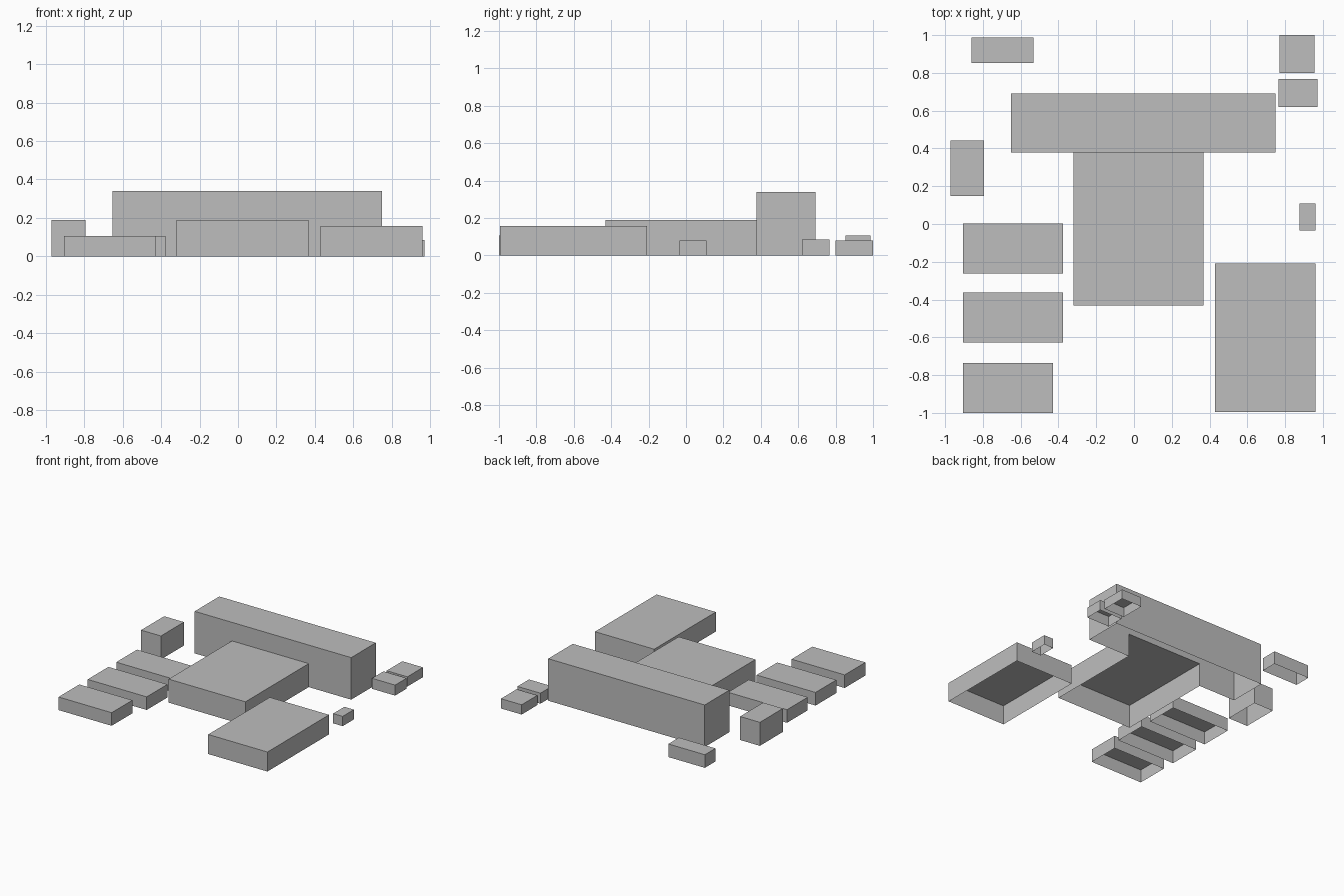
import bpy
import bmesh

cube = bpy.data.objects.get("Cube")
if cube:
    bpy.data.objects.remove(cube, do_unlink=True)

# One plain grey for every block
grey = bpy.data.materials.new("plain_grey")
grey.use_nodes = True
colour = (0.515, 0.515, 0.515, 1)
grey.diffuse_color = colour
grey.node_tree.nodes["Principled BSDF"].inputs["Base Color"].default_value = colour


def finish(name, bm):
    mesh = bpy.data.meshes.new(name)
    bm.to_mesh(mesh)
    bm.free()
    mesh.materials.append(grey)
    obj = bpy.data.objects.new(name, mesh)
    bpy.context.collection.objects.link(obj)
    return obj


def shell(name, x, y, height, open_side=None):
    """Flat-roofed block without a floor; open_side is 'front' or 'back'."""
    bm = bmesh.new()
    bmesh.ops.create_cube(bm, size=1)
    drop = [f for f in bm.faces if f.normal.z < -0.5
            or (open_side == "front" and f.normal.y < -0.5)
            or (open_side == "back" and f.normal.y > 0.5)]
    bmesh.ops.delete(bm, geom=drop, context="FACES")
    for v in bm.verts:
        v.co = (x[v.co.x > 0], y[v.co.y > 0], height if v.co.z > 0 else 0)
    return finish(name, bm)


# Main building: long tall block and lower wing, joined inside
block_x, block_y, block_h = (-0.652, 0.748), (0.378, 0.692), 0.34
wing_x, wing_h = (-0.319, 0.368), 0.19
shell("main_block", block_x, block_y, block_h, "front")
shell("front_wing", wing_x, (-0.431, block_y[0]), wing_h, "back")

# Front wall of the tall block, with the passage into the wing left open
bm = bmesh.new()
outline = [(block_x[0], 0), (wing_x[0], 0), (wing_x[0], wing_h), (wing_x[1], wing_h),
           (wing_x[1], 0), (block_x[1], 0), (block_x[1], block_h), (block_x[0], block_h)]
bm.faces.new([bm.verts.new((px, block_y[0], pz)) for px, pz in outline])
finish("main_block_front_wall", bm)

# Row of three low buildings on the right
for name, right_end, front in (("rear_row_building", -0.377, -0.263),
                               ("middle_row_building", -0.377, -0.628),
                               ("front_row_building", -0.43, -1.0)):
    shell(name, (-0.905, right_end), (front, front + 0.265), 0.106)

# Large side hall and small outbuildings
shell("side_hall", (0.43, 0.96), (-0.995, -0.208), 0.158)
shell("tall_shed", (-0.971, -0.794), (0.149, 0.443), 0.19)
shell("back_shed", (-0.86, -0.533), (0.852, 0.987), 0.106)
shell("corner_shed", (0.77, 0.955), (0.8, 1.0), 0.079)
shell("corner_annex", (0.765, 0.971), (0.62, 0.767), 0.085)
shell("small_hut", (0.875, 0.96), (-0.034, 0.109), 0.079)
